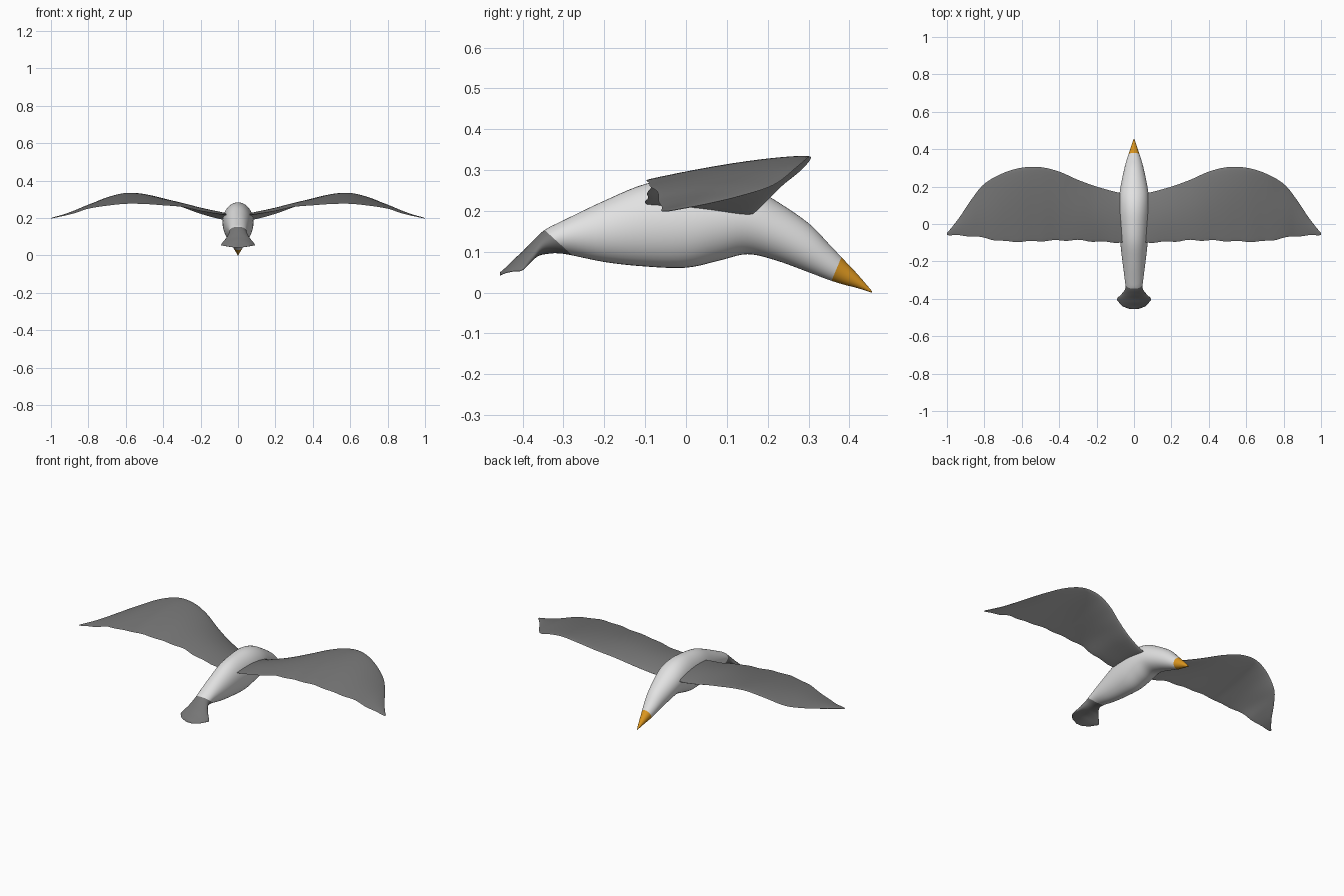
import bpy, bmesh, math
from mathutils import Vector

if "Cube" in bpy.data.objects:
    bpy.data.objects.remove(bpy.data.objects["Cube"])


def material(name, rgb):
    m = bpy.data.materials.new(name)
    m.diffuse_color = (*rgb, 1)
    m.use_nodes = True
    m.node_tree.nodes["Principled BSDF"].inputs["Base Color"].default_value = m.diffuse_color
    return m


WHITE = material("white_plumage", (0.76, 0.76, 0.76))
GREY = material("grey_feathers", (0.18, 0.18, 0.18))
PALE = material("pale_underwing", (0.47, 0.47, 0.47))
ORANGE = material("orange_beak", (0.72, 0.31, 0.014))


def spline(rows, steps):
    """Catmull-Rom interpolation through rows of section values."""
    out, n = [], len(rows)
    for i in range(n - 1):
        a, b, c, d = (rows[max(i - 1, 0)], rows[i], rows[i + 1], rows[min(i + 2, n - 1)])
        for s in range(steps):
            t = s / steps
            out.append([0.5 * (2 * q + (r - p) * t + (2 * p - 5 * q + 4 * r - w) * t * t
                               + (3 * q - p - 3 * r + w) * t ** 3)
                        for p, q, r, w in zip(a, b, c, d)])
    out.append(list(rows[-1]))
    return out


def loft(bm, rings):
    """Skin closed rings of points and cap both ends."""
    vr = [[bm.verts.new(p) for p in ring] for ring in rings]
    n = len(vr[0])
    for a, b in zip(vr, vr[1:]):
        for k in range(n):
            bm.faces.new((a[k], a[(k + 1) % n], b[(k + 1) % n], b[k]))
    bm.faces.new(vr[0])
    bm.faces.new(vr[-1])
    bmesh.ops.recalc_face_normals(bm, faces=bm.faces[:])


def finish(bm, name, mats, angle=50):
    for f in bm.faces:
        f.smooth = True
    me = bpy.data.meshes.new(name)
    bm.to_mesh(me)
    bm.free()
    for m in mats:
        me.materials.append(m)
    me.set_sharp_from_angle(angle=math.radians(angle))
    ob = bpy.data.objects.new(name, me)
    bpy.context.collection.objects.link(ob)
    return ob


# Body with fanned tail and beak: y, centre z, half width, half height, edge droop
BODY = [
    (-0.455, 0.046, 0.020, 0.004, 0.003),
    (-0.440, 0.057, 0.060, 0.006, 0.008),
    (-0.420, 0.073, 0.080, 0.010, 0.020),
    (-0.400, 0.088, 0.091, 0.013, 0.032),
    (-0.375, 0.106, 0.067, 0.021, 0.022),
    (-0.345, 0.124, 0.047, 0.030, 0.006),
    (-0.300, 0.136, 0.049, 0.041, 0),
    (-0.200, 0.150, 0.062, 0.075, 0),
    (-0.100, 0.165, 0.073, 0.101, 0),
    (0.000, 0.171, 0.081, 0.110, 0),
    (0.080, 0.180, 0.083, 0.102, 0),
    (0.150, 0.179, 0.079, 0.085, 0),
    (0.220, 0.152, 0.068, 0.073, 0),
    (0.300, 0.110, 0.051, 0.060, 0),
    (0.350, 0.075, 0.037, 0.044, 0),
    (0.385, 0.051, 0.025, 0.031, 0),
    (0.420, 0.028, 0.014, 0.017, 0),
    (0.455, 0.002, 0.002, 0.002, 0),
]
N = 40
bm = bmesh.new()
rings = []
for y, zc, w, h, droop in spline(BODY, 5):
    ring = []
    for k in range(N):
        a = 2 * math.pi * k / N
        c, s = math.cos(a), math.sin(a)
        ring.append((w * c, y, zc + h * s - droop * c * c))
    rings.append(ring)
loft(bm, rings)
# Clean slanted cuts where the tail and beak colours begin
tail_co, tail_no = Vector((0, -0.345, 0.152)), Vector((0, -1, -1.1)).normalized()
beak_co, beak_no = Vector((0, 0.382, 0.09)), Vector((0, 1, -0.42)).normalized()
for co, no in ((tail_co, tail_no), (beak_co, beak_no)):
    # keep the slanted plane from reaching the other end of the bird
    geom = [f for f in bm.faces if f.calc_center_median().y * co.y > 0.2 * abs(co.y)]
    geom += list({e for f in geom for e in f.edges} | {v for f in geom for v in f.verts})
    bmesh.ops.bisect_plane(bm, geom=geom, plane_co=co, plane_no=no)
for f in bm.faces:
    c = f.calc_center_median()
    if c.y < -0.2 and (c - tail_co).dot(tail_no) > 0:
        f.material_index = 1
    elif c.y > 0.2 and (c - beak_co).dot(beak_no) > 0:
        f.material_index = 2
finish(bm, "body", (WHITE, GREY, ORANGE))

# Wing sections: x, leading y, leading z, trailing y, trailing z, camber, thickness
WING = [
    (0.050, 0.162, 0.195, -0.098, 0.216, 0.006, 0.014),
    (0.100, 0.172, 0.199, -0.098, 0.222, 0.012, 0.014),
    (0.200, 0.200, 0.226, -0.094, 0.238, 0.014, 0.012),
    (0.300, 0.236, 0.262, -0.087, 0.260, 0.012, 0.010),
    (0.400, 0.280, 0.298, -0.088, 0.268, 0.010, 0.009),
    (0.500, 0.304, 0.325, -0.091, 0.275, 0.006, 0.009),
    (0.600, 0.301, 0.332, -0.094, 0.276, 0.004, 0.008),
    (0.700, 0.272, 0.308, -0.092, 0.266, 0.006, 0.007),
    (0.800, 0.215, 0.264, -0.075, 0.250, 0.008, 0.006),
    (0.870, 0.130, 0.236, -0.065, 0.227, 0.006, 0.005),
    (0.930, 0.040, 0.215, -0.062, 0.212, 0.003, 0.004),
    (0.980, -0.025, 0.203, -0.061, 0.202, 0.001, 0.003),
    (1.000, -0.046, 0.199, -0.056, 0.199, 0, 0.001),
]
M = 14
bm = bmesh.new()
rings = []
for x, yl, zl, yt, zt, camber, thick in spline(WING, 6):
    yt += 0.003 * math.sin(x * 48)  # feathered trailing edge
    ring = []
    for k in range(2 * M):
        a = math.pi * k / M
        t = (1 - math.cos(a)) / 2  # 0 at the leading edge, 1 at the trailing edge
        z = zl + (zt - zl) * t + camber * math.sin(math.pi * t)
        z += thick * math.sin(a) * (1.2 - 0.8 * t)
        ring.append((x, yl + (yt - yl) * t, z))
    rings.append(ring)
loft(bm, rings)
for f in bm.faces:  # paler underside
    f.material_index = 1 if f.normal.z < 0 else 0
wings = finish(bm, "wings", (GREY, PALE), 60)
mirror = wings.modifiers.new("other_side", 'MIRROR')
mirror.use_axis[0] = True
